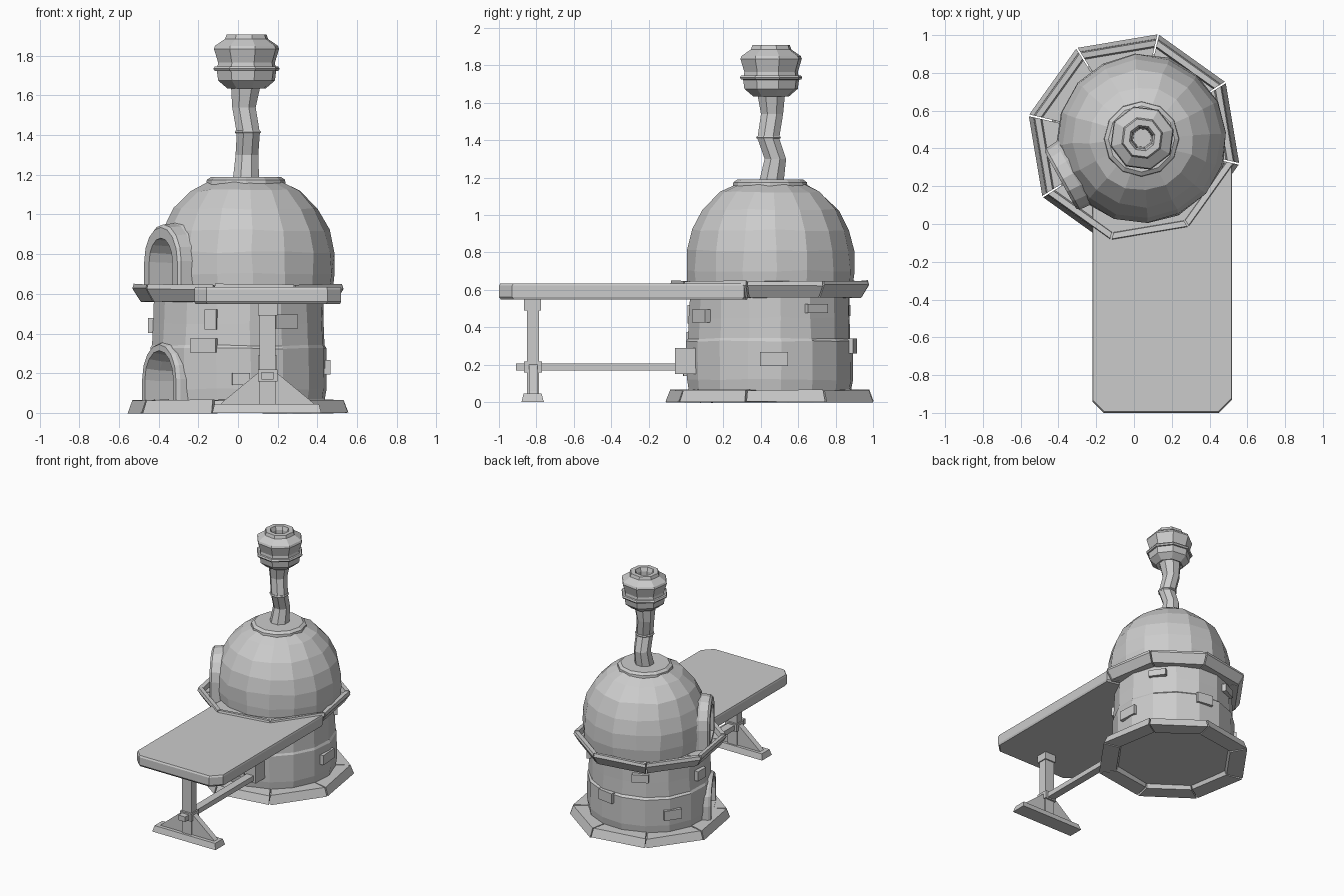
import bpy, bmesh, random
from math import sin, cos, pi, radians
from mathutils import Vector

random.seed(4)
if "Cube" in bpy.data.objects:
    bpy.data.objects.remove(bpy.data.objects["Cube"])

GREY = (0.6, 0.6, 0.6, 1)
clay = bpy.data.materials.new("clay_grey")
clay.use_nodes = True
clay.diffuse_color = GREY
clay.node_tree.nodes["Principled BSDF"].inputs["Base Color"].default_value = GREY

OVEN = Vector((0, 0.447, 0))
DOME = Vector((0.04, 0.45, 0))
MOUTH = radians(209)      # direction of both openings
CORNER = radians(32)      # first corner of the octagonal rings


def loft(name, rings, closed=False, jitter=0):
    """Skin a list of equal-length point rings; cap the ends unless closed."""
    bm = bmesh.new()
    rows = []
    for ring in rings:
        rows.append([bm.verts.new(Vector(p) + Vector([random.uniform(-jitter, jitter) for _ in range(3)]))
                     for p in ring])
    pairs = list(zip(rows, rows[1:])) + ([(rows[-1], rows[0])] if closed else [])
    for a, b in pairs:
        for i in range(len(a)):
            j = (i + 1) % len(a)
            bm.faces.new((a[i], a[j], b[j], b[i]))
    if not closed:
        bm.faces.new(rows[0])
        bm.faces.new(rows[-1])
    bmesh.ops.recalc_face_normals(bm, faces=bm.faces)
    mesh = bpy.data.meshes.new(name)
    bm.to_mesh(mesh)
    bm.free()
    mesh.materials.append(clay)
    obj = bpy.data.objects.new(name, mesh)
    bpy.context.collection.objects.link(obj)
    return obj


def circle(center, r, z, sides, turn=0):
    return [(center.x + r * cos(turn + 2 * pi * i / sides),
             center.y + r * sin(turn + 2 * pi * i / sides), z) for i in range(sides)]


def lathe(name, profile, center, sides, turn=0, closed=False, jitter=0):
    return loft(name, [circle(center, r, z, sides, turn) for r, z in profile], closed, jitter)


def box(name, lo, hi, taper=0):
    (x0, y0, z0), (x1, y1, z1) = lo, hi
    t = taper
    return loft(name, [[(x0, y0, z0), (x1, y0, z0), (x1, y1, z0), (x0, y1, z0)],
                       [(x0 + t, y0 + t, z1), (x1 - t, y0 + t, z1),
                        (x1 - t, y1 - t, z1), (x0 + t, y1 - t, z1)]])


def block_ring(name, profile, gap):
    """Octagon of separate blocks with narrow joints at the corners."""
    for k in range(8):
        ends = [CORNER + k * pi / 4, CORNER + (k + 1) * pi / 4]
        a, b = [OVEN + Vector((cos(t), sin(t), 0)) - OVEN for t in ends]
        rings = []
        for f in (gap, 1 - gap):
            d = a.lerp(b, f)
            rings.append([OVEN + d * r + Vector((0, 0, z + random.uniform(-.004, .004)))
                          for r, z in profile])
        loft(f"{name}_{k + 1}", rings)


def arch(dist, half, floor, top):
    """Arched outline standing square to the mouth direction."""
    out = Vector((cos(MOUTH), sin(MOUTH), 0))
    side = Vector((-sin(MOUTH), cos(MOUTH), 0))
    spring = max(top - half, floor + 0.02)
    pts = [(-half, floor)]
    pts += [(-half * cos(pi * i / 8), spring + (top - spring) * sin(pi * i / 8)) for i in range(9)]
    pts += [(half, floor)]
    return [OVEN + out * dist + side * s + Vector((0, 0, z)) for s, z in pts]


def carve(obj, cutter):
    mod = obj.modifiers.new("opening", "BOOLEAN")
    mod.operation = "DIFFERENCE"
    mod.solver = "EXACT"
    mod.object = cutter
    bpy.context.view_layer.objects.active = obj
    bpy.ops.object.modifier_apply(modifier=mod.name)


# Stone base and counter rim
block_ring("base_block", [(.572, 0), (.548, .065), (.41, .065), (.44, 0)], .012)
block_ring("rim_block", [(.505, .56), (.547, .625), (.54, .648), (.508, .645), (.5, .61), (.4, .61), (.4, .56)], .012)

# Round body with the fuel opening
body = lathe("body", [(.435, .03), (.447, .12), (.45, .325), (.438, .34), (.434, .45), (.43, .6)],
             OVEN, 16, radians(8), jitter=.004)
fuel_frame = loft("fuel_frame", [arch(.3, .2, .04, .37), arch(.435, .185, .04, .355), arch(.455, .175, .04, .345)])
fuel_cut = loft("fuel_cutter", [arch(.15, .12, .066, .28), arch(.38, .14, .066, .3), arch(.7, .17, .066, .36)])

# Dome with the arched mouth
dome = lathe("dome", [(.44, .59), (.45, .7), (.445, .81), (.42, .92), (.365, 1.03), (.275, 1.12), (.17, 1.17)],
             DOME, 16, radians(4), jitter=.006)
hood = loft("mouth_hood", [arch(.12, .27, .6, 1.05), arch(.27, .225, .6, 1.0), arch(.37, .19, .6, .955),
                           arch(.43, .185, .6, .95), arch(.445, .172, .6, .935)])
mouth_cut = loft("mouth_cutter", [arch(.16, .11, .63, .86), arch(.7, .13, .63, .9)])

for obj, cutter in ((body, fuel_cut), (fuel_frame, fuel_cut), (dome, mouth_cut), (hood, mouth_cut)):
    carve(obj, cutter)
for cutter in (fuel_cut, mouth_cut):
    bpy.data.objects.remove(cutter)

# Raised bricks: angle round the body, height, width, brick height
for n, (deg, z, w, h) in enumerate([(-57, .46, .13, .07), (-113, .34, .14, .07), (-108, .47, .06, .1),
                                    (3, .23, .15, .075), (180, .44, .1, .075), (146, .2, .13, .075),
                                    (116, .49, .12, .06), (81, .3, .13, .08), (35, .5, .13, .05),
                                    (-88, .17, .09, .06)]):
    out = Vector((cos(radians(deg)), sin(radians(deg)), 0))
    side = Vector((-out.y, out.x, 0))
    loft(f"brick_{n + 1}", [[OVEN + out * d + side * (sx * w / 2) + Vector((0, 0, z + sz * h / 2))
                             for sx, sz in ((-1, -1), (1, -1), (1, 1), (-1, 1))]
                            for d in (.38, .462 if z < .33 else .453)])

# Chimney: collar, crooked pipe, joint ring and hollow pot
lathe("chimney_collar", [(.2, 1.15), (.197, 1.175), (.175, 1.19), (.08, 1.19)], DOME, 12)
pipe = [(.04, .455, 1.17, .072), (.045, .478, 1.3, .062), (.052, .44, 1.41, .063),
        (.03, .46, 1.54, .064), (.04, .455, 1.66, .082)]
loft("chimney_pipe", [circle(Vector((x, y, 0)), r, z, 8, pi / 8) for x, y, z, r in pipe])
lathe("pipe_joint", [(.066, 1.408), (.072, 1.415), (.066, 1.423)], Vector((.05, .441, 0)), 8, pi / 8)
POT = Vector((.043, .455, 0))
lathe("chimney_pot", [(.1, 1.635), (.148, 1.675), (.155, 1.725), (.148, 1.765), (.17, 1.835), (.164, 1.85),
                      (.112, 1.885), (.104, 1.908), (.07, 1.908), (.058, 1.88), (.055, 1.78), (.05, 1.66)],
      POT, 8, radians(15), closed=True)
lathe("pot_band", [(.14, 1.722), (.166, 1.724), (.173, 1.735), (.166, 1.745), (.14, 1.747)],
      POT, 8, radians(15), closed=True)

# Table slab with clipped corners, narrower underneath
plan = [(-.22, -.94), (-.16, -1), (.45, -1), (.52, -.93), (.52, .31), (.3, .36), (-.22, .1)]
mid = Vector((.15, -.3))


def slab(scale, z):
    return [(*(mid + (Vector(p) - mid) * scale), z) for p in plan]


loft("table_top", [slab(.985, .548), slab(1, .562), slab(1, .622), slab(.99, .634)])

# Table leg, foot with sloped braces, and stretcher
box("leg_post", (.108, -.85, .03), (.19, -.785, .55))
box("leg_head", (.1, -.865, .49), (.198, -.775, .552))
box("leg_foot", (-.13, -.88, 0), (.42, -.76, .045), .012)
for name, s in (("brace_left", 1), ("brace_right", -1)):
    loft(name, [[(.148 + s * x, y, z) for x, z in ((.03, .04), (.24, .04), (.22, .06), (.05, .2), (.03, .2))]
                for y in (-.84, -.795)])
box("stretcher", (.118, -.91, .168), (.178, .05, .207))
box("stretcher_joint", (.1, -.865, .158), (.198, -.77, .218))
box("stretcher_socket", (.1, -.06, .15), (.196, .06, .29))
